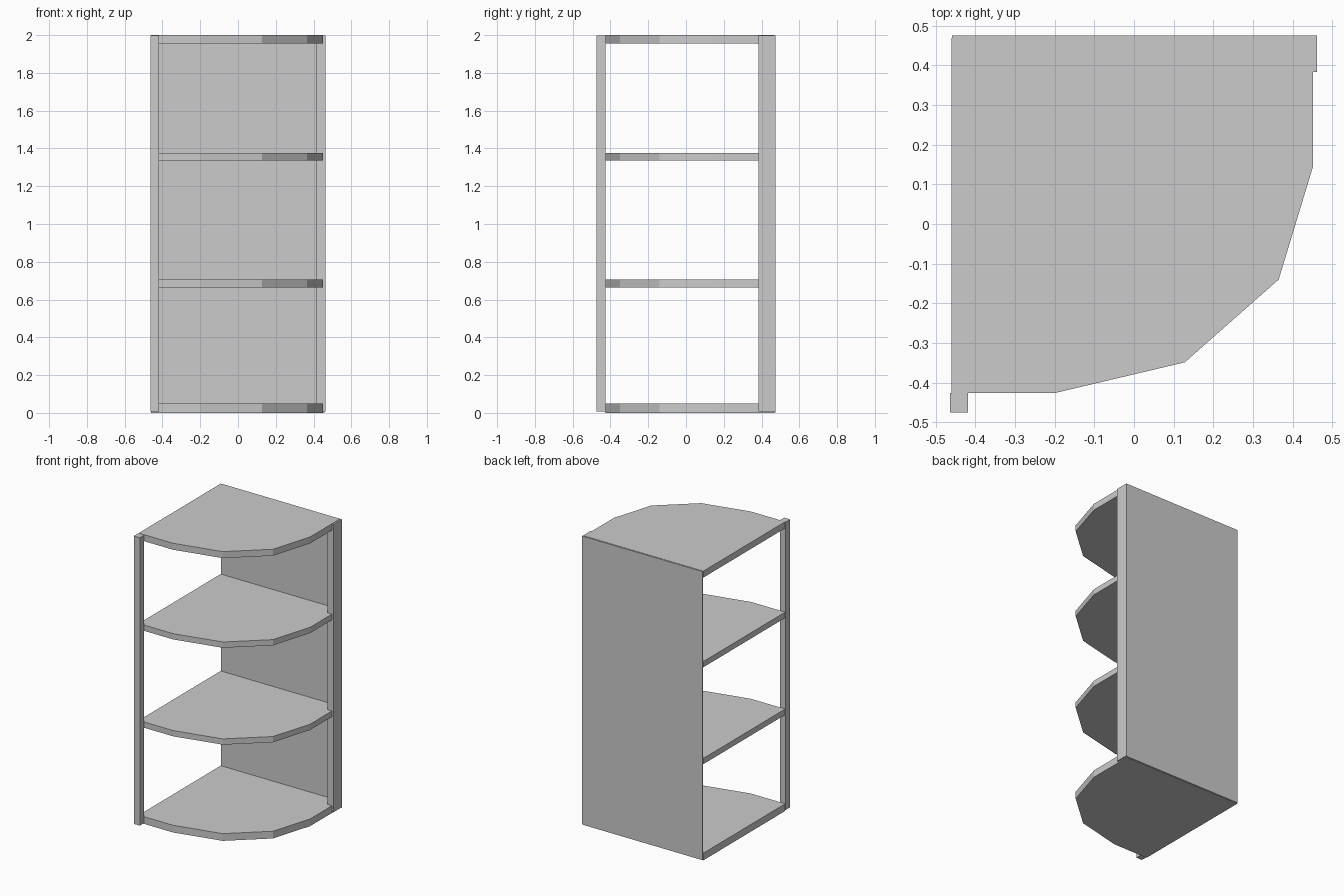
import bpy
import bmesh

if "Cube" in bpy.data.objects:
    bpy.data.objects.remove(bpy.data.objects["Cube"])


def prism(name, outline, z0, z1):
    """Extrude a flat outline straight up from z0 to z1."""
    bm = bmesh.new()
    face = bm.faces.new([bm.verts.new((x, y, z0)) for x, y in outline])
    ext = bmesh.ops.extrude_face_region(bm, geom=[face], use_keep_orig=True)
    top = [v for v in ext["geom"] if isinstance(v, bmesh.types.BMVert)]
    bmesh.ops.translate(bm, verts=top, vec=(0, 0, z1 - z0))
    bmesh.ops.recalc_face_normals(bm, faces=bm.faces)
    mesh = bpy.data.meshes.new(name)
    bm.to_mesh(mesh)
    bm.free()
    obj = bpy.data.objects.new(name, mesh)
    bpy.context.collection.objects.link(obj)
    return obj


def box(name, x0, x1, y0, y1, z0, z1):
    return prism(name, [(x0, y0), (x1, y0), (x1, y1), (x0, y1)], z0, z1)


# Quarter-round shelves with a faceted front edge
shelf_outline = [(-0.461, 0.469), (-0.461, -0.426), (-0.198, -0.426),
                 (0.128, -0.349), (0.365, -0.14), (0.451, 0.143), (0.451, 0.469)]
levels = {"bottom_shelf": (0.0, 0.05), "lower_shelf": (0.665, 0.705),
          "upper_shelf": (1.335, 1.375), "top_shelf": (1.955, 2.0)}
for name, (z0, z1) in levels.items():
    prism(name, shelf_outline, z0, z1)

# Thin back panel
box("back_panel", -0.459, 0.459, 0.469, 0.475, 0.003, 1.998)

# Upright posts at the two open ends
box("front_left_post", -0.464, -0.419, -0.475, -0.426, 0.007, 1.998)
box("back_right_post", 0.416, 0.462, 0.383, 0.475, 0.007, 1.998)
